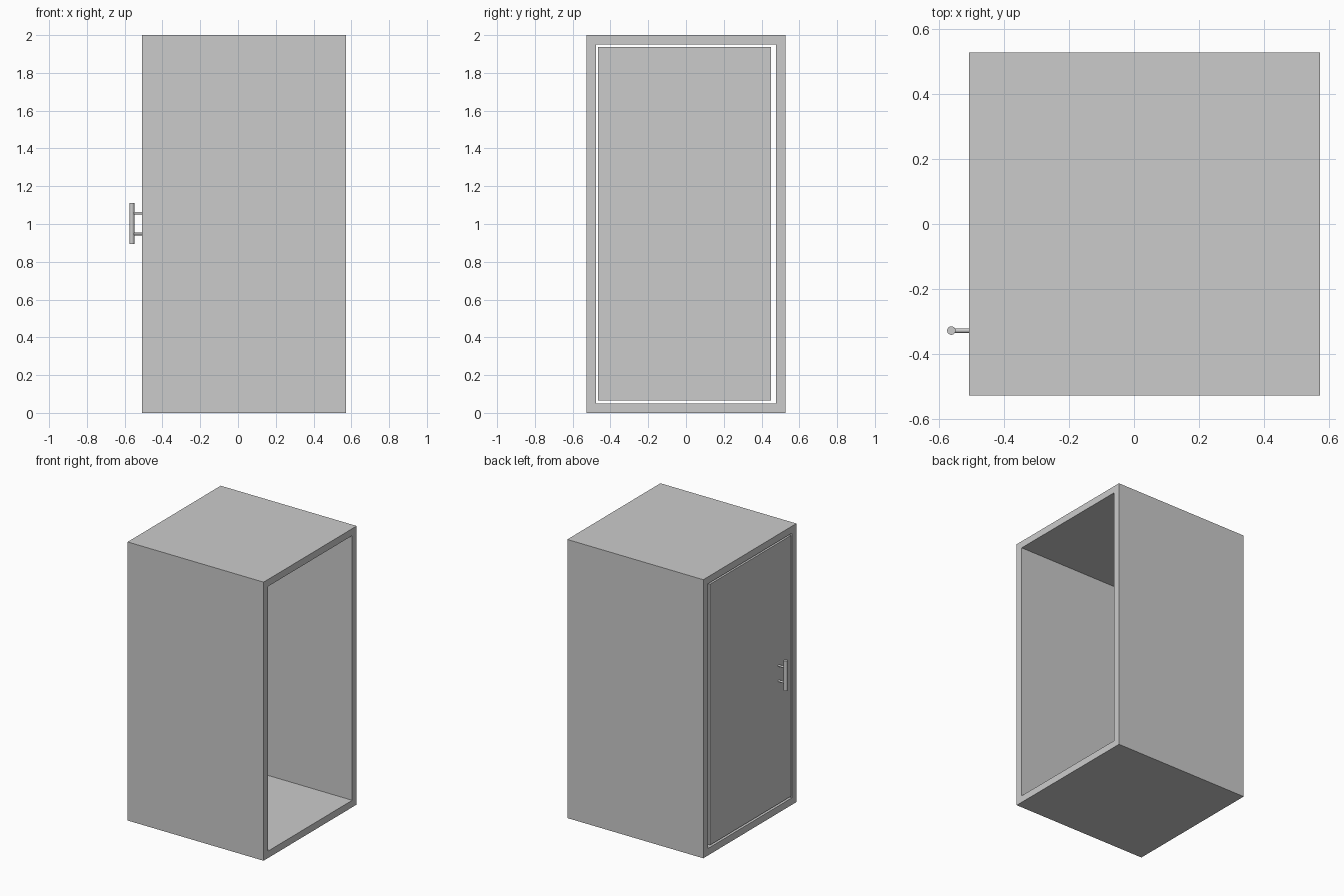
import bpy
from mathutils import Vector

if "Cube" in bpy.data.objects:
    bpy.data.objects.remove(bpy.data.objects["Cube"], do_unlink=True)

grey = bpy.data.materials.new("light_grey")
grey.use_nodes = True
colour = (0.6, 0.6, 0.6, 1)
grey.diffuse_color = colour
grey.node_tree.nodes["Principled BSDF"].inputs["Base Color"].default_value = colour


def finish(obj, name):
    obj.name = name
    obj.data.materials.clear()
    obj.data.materials.append(grey)
    return obj


def box(name, low, high):
    """Box between two opposite corners."""
    low, high = Vector(low), Vector(high)
    bpy.ops.mesh.primitive_cube_add(size=1, location=(low + high) / 2)
    obj = bpy.context.object
    obj.scale = high - low
    bpy.ops.object.transform_apply(location=False, rotation=False, scale=True)
    return finish(obj, name)


def rod(name, start, end, radius):
    """Smooth cylinder between two points."""
    start, end = Vector(start), Vector(end)
    axis = end - start
    bpy.ops.mesh.primitive_cylinder_add(
        vertices=32, radius=radius, depth=axis.length, location=(start + end) / 2,
        rotation=axis.to_track_quat("Z", "Y").to_euler())
    bpy.ops.object.shade_smooth_by_angle()
    return finish(bpy.context.object, name)


X0, X1 = -0.507, 0.573
HALF, INNER = 0.528, 0.477
HEIGHT = 2.0
WALL = 0.05

# Cabinet shell: a square tube open at both ends
shell = box("cabinet_shell", (X0, -HALF, 0), (X1, HALF, HEIGHT))
cutter = box("opening_cutter", (X0 - 1, -INNER, WALL), (X1 + 1, INNER, HEIGHT - WALL))
cut = shell.modifiers.new("opening", "BOOLEAN")
cut.operation = "DIFFERENCE"
cut.solver = "EXACT"
cut.object = cutter
bpy.context.view_layer.objects.active = shell
bpy.ops.object.modifier_apply(modifier=cut.name)
bpy.data.objects.remove(cutter, do_unlink=True)

# Door set flush in one end, with a narrow gap around it
box("door", (X0, -0.467, 0.065), (X0 + WALL, 0.451, 1.938))

# Bar handle on two posts
HANDLE_X, HANDLE_Y = -0.562, -0.328
rod("handle_bar", (HANDLE_X, HANDLE_Y, 0.893), (HANDLE_X, HANDLE_Y, 1.11), 0.013)
for name, z in (("lower_handle_post", 0.947), ("upper_handle_post", 1.057)):
    rod(name, (HANDLE_X, HANDLE_Y, z), (X0 + 0.01, HANDLE_Y, z), 0.007)
